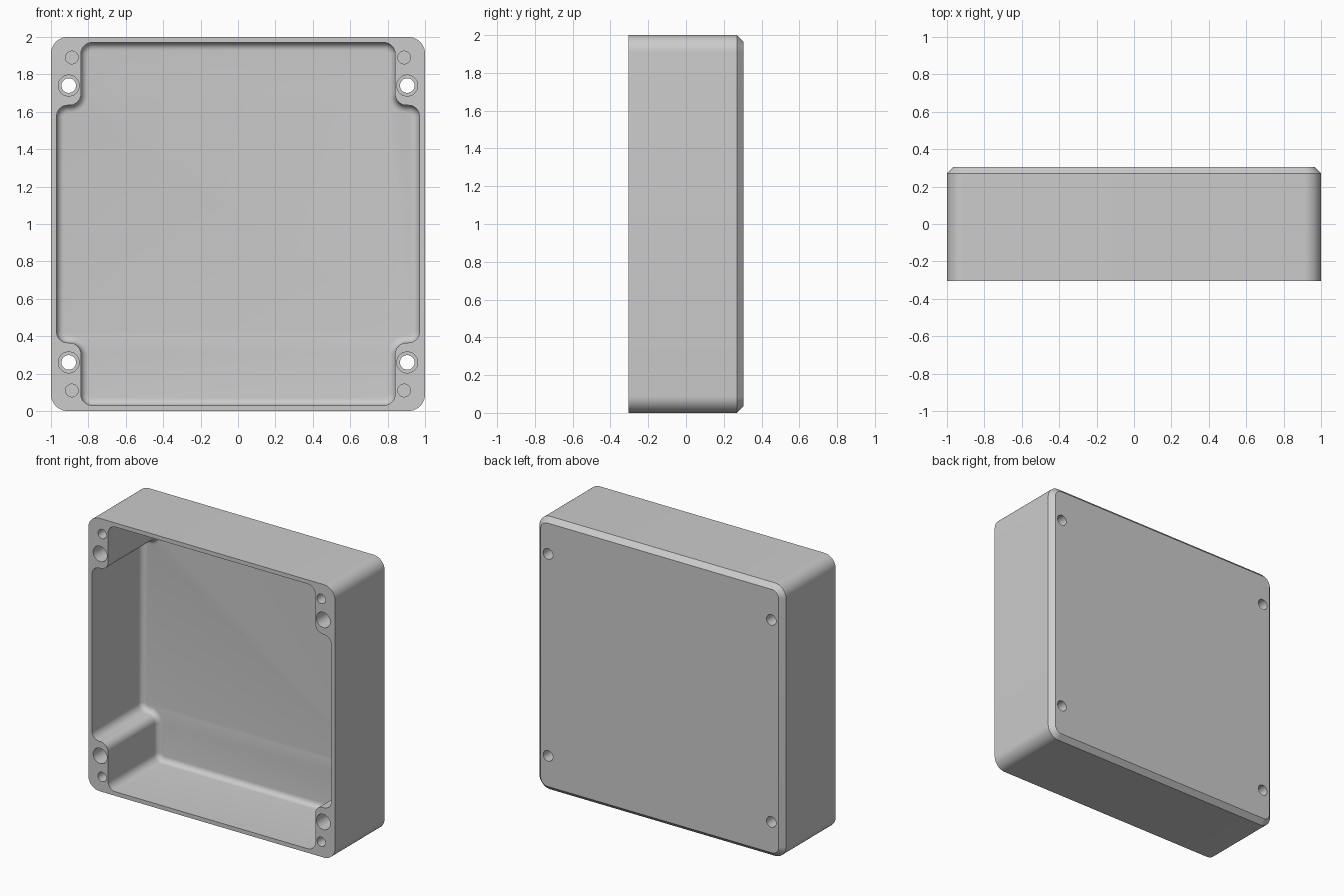
import bpy, bmesh
from math import sin, cos, pi
from mathutils import Vector

cube = bpy.data.objects.get("Cube")
if cube:
    bpy.data.objects.remove(cube, do_unlink=True)

MID = 1.0            # height of the centre
FRONT, BACK = -0.305, 0.305
STEPS = 10           # segments per rounded corner

grey = bpy.data.materials.new("plain grey")
grey.use_nodes = True
colour = (0.6, 0.6, 0.6, 1)
grey.diffuse_color = colour
grey.node_tree.nodes["Principled BSDF"].inputs["Base Color"].default_value = colour


def rounded(corners, radius, inset=0.0):
    """Counter-clockwise right-angled outline, rounded and offset inwards."""
    pts = []
    for i, c in enumerate(corners):
        p = Vector(c)
        din = (p - Vector(corners[i - 1])).normalized()
        dout = (Vector(corners[(i + 1) % len(corners)]) - p).normalized()
        convex = din.cross(dout) > 0
        r = radius - inset if convex else radius + inset
        centre = p + (dout - din) * radius
        for s in range(STEPS + 1):
            t = s / STEPS * pi / 2
            pts.append(centre + r * (din * sin(t) - dout * cos(t)))
    return pts


def circle(x, z, r, n=40):
    return [Vector((x + r * cos(2 * pi * i / n), z + r * sin(2 * pi * i / n)))
            for i in range(n)]


def loft(name, sections):
    """Closed solid through outlines, each given as (y, points)."""
    bm = bmesh.new()
    rings = [[bm.verts.new((p.x, y, MID + p.y)) for p in pts] for y, pts in sections]
    for a, b in zip(rings, rings[1:]):
        for i in range(len(a)):
            j = (i + 1) % len(a)
            bm.faces.new((a[i], a[j], b[j], b[i]))
    bm.faces.new(rings[0])
    bm.faces.new(rings[-1])
    bmesh.ops.recalc_face_normals(bm, faces=bm.faces)
    mesh = bpy.data.meshes.new(name)
    bm.to_mesh(mesh)
    bm.free()
    mesh.materials.append(grey)
    obj = bpy.data.objects.new(name, mesh)
    bpy.context.collection.objects.link(obj)
    return obj


def cut(target, cutter):
    cutter.hide_render = True
    mod = target.modifiers.new("cut", 'BOOLEAN')
    mod.operation, mod.solver, mod.object = 'DIFFERENCE', 'EXACT', cutter
    bpy.ops.object.modifier_apply(modifier=mod.name)
    bpy.data.objects.remove(cutter, do_unlink=True)


# Outer shell with a chamfered back edge
square = [(-1, -1), (1, -1), (1, 1), (-1, 1)]
chamfer = 0.035
body = loft("enclosure_body", [
    (FRONT, rounded(square, 0.09)),
    (BACK - chamfer, rounded(square, 0.09)),
    (BACK, rounded(square, 0.09, chamfer))])
bpy.context.view_layer.objects.active = body
body.select_set(True)

# Cavity with notched corners and a filleted floor
W, N, H = 0.97, 0.84, 0.635
outline = [(-N, -W), (N, -W), (N, -H), (W, -H), (W, H), (N, H),
           (N, W), (-N, W), (-N, H), (-W, H), (-W, -H), (-N, -H)]
floor, fillet = 0.27, 0.04
sections = [(FRONT - 0.1, rounded(outline, 0.06))]
for s in range(7):
    t = s / 6 * pi / 2
    sections.append((floor - fillet * (1 - sin(t)),
                     rounded(outline, 0.06, fillet * (1 - cos(t)))))
cut(body, loft("cavity_cutter", sections))

# Counterbored mounting holes and blind lid screw holes in each corner
for sx in (-1, 1):
    for sz in (-1, 1):
        x, z = 0.905 * sx, 0.74 * sz
        cut(body, loft("mounting_hole_cutter", [
            (FRONT - 0.1, circle(x, z, 0.056)), (0.2, circle(x, z, 0.056)),
            (0.2, circle(x, z, 0.039)), (BACK + 0.1, circle(x, z, 0.039))]))
        x, z = 0.888 * sx, 0.89 * sz
        cut(body, loft("lid_hole_cutter", [
            (FRONT - 0.1, circle(x, z, 0.034)), (0.05, circle(x, z, 0.034))]))

bpy.ops.object.shade_smooth_by_angle(angle=pi / 6)
